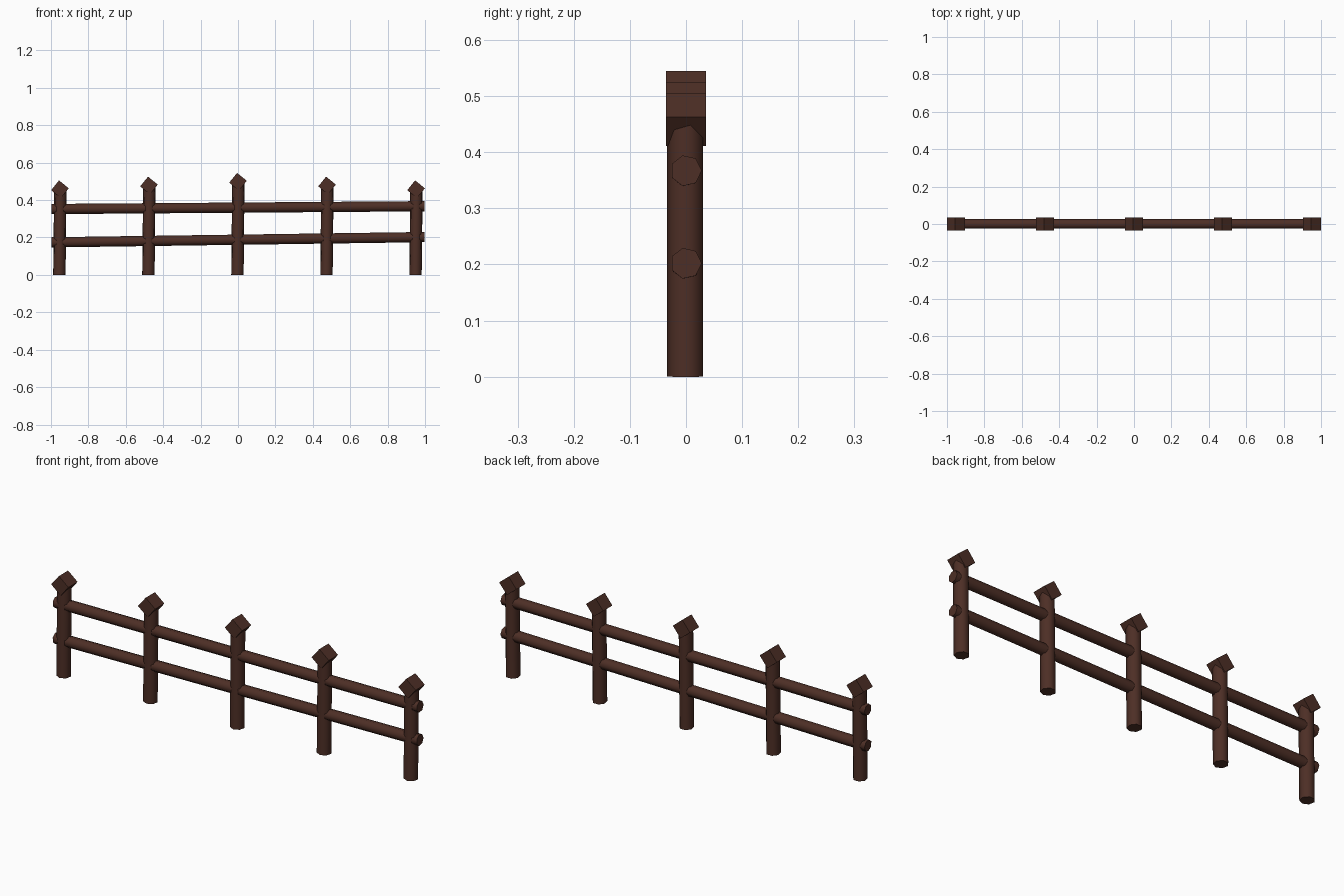
import bpy, math
from mathutils import Matrix, Vector

if "Cube" in bpy.data.objects:
    bpy.data.objects.remove(bpy.data.objects["Cube"])

wood = bpy.data.materials.new("dark_brown_wood")
wood.diffuse_color = (0.075, 0.028, 0.019, 1)
wood.use_nodes = True
wood.node_tree.nodes["Principled BSDF"].inputs["Base Color"].default_value = wood.diffuse_color


def log(name, start, end, radius, vertex_dir):
    """Seven-sided log from start to end, one corner pointing along vertex_dir."""
    start, end = Vector(start), Vector(end)
    axis = (end - start).normalized()
    u = Vector(vertex_dir)
    v = axis.cross(u).normalized()
    n = 7
    ring = [(u * math.cos(a) + v * math.sin(a)) * radius
            for a in (2 * math.pi * i / n for i in range(n))]
    verts = [start + r for r in ring] + [end + r for r in ring]
    faces = [(i, (i + 1) % n, n + (i + 1) % n, n + i) for i in range(n)]
    faces += [tuple(reversed(range(n))), tuple(range(n, 2 * n))]
    mesh = bpy.data.meshes.new(name)
    mesh.from_pydata(verts, [], faces)
    mesh.materials.append(wood)
    obj = bpy.data.objects.new(name, mesh)
    bpy.context.collection.objects.link(obj)
    # round sides, flat ends
    for p in mesh.polygons:
        p.use_smooth = True
    bpy.ops.object.select_all(action='DESELECT')
    obj.select_set(True)
    bpy.context.view_layer.objects.active = obj
    bpy.ops.object.shade_smooth_by_angle(angle=math.radians(60))
    return obj


def cap(name, x, z):
    """Square block turned on its corner."""
    bpy.ops.mesh.primitive_cube_add(size=1, location=(x, 0, z))
    obj = bpy.context.object
    obj.name = name
    obj.data.transform(Matrix.Rotation(math.radians(-51), 4, 'Y')
                       @ Matrix.Diagonal((0.067, 0.072, 0.067, 1)))
    obj.data.materials.append(wood)


# posts with caps, tallest in the middle, leaning very slightly
for i in range(-2, 3):
    x = i * 0.476
    z = 0.498 - 0.02 * abs(i)
    log(f"post_{i + 3}", (x - 0.003, 0, 0), (x + 0.002, 0, z), 0.034, (0, -1, 0))
    cap(f"post_cap_{i + 3}", x, z)

# two slightly sloping rails
log("upper_rail", (-0.998, 0, 0.352), (0.998, 0, 0.367), 0.028, (0, 1, 0))
log("lower_rail", (-0.998, 0, 0.174), (0.998, 0, 0.202), 0.028, (0, 1, 0))
